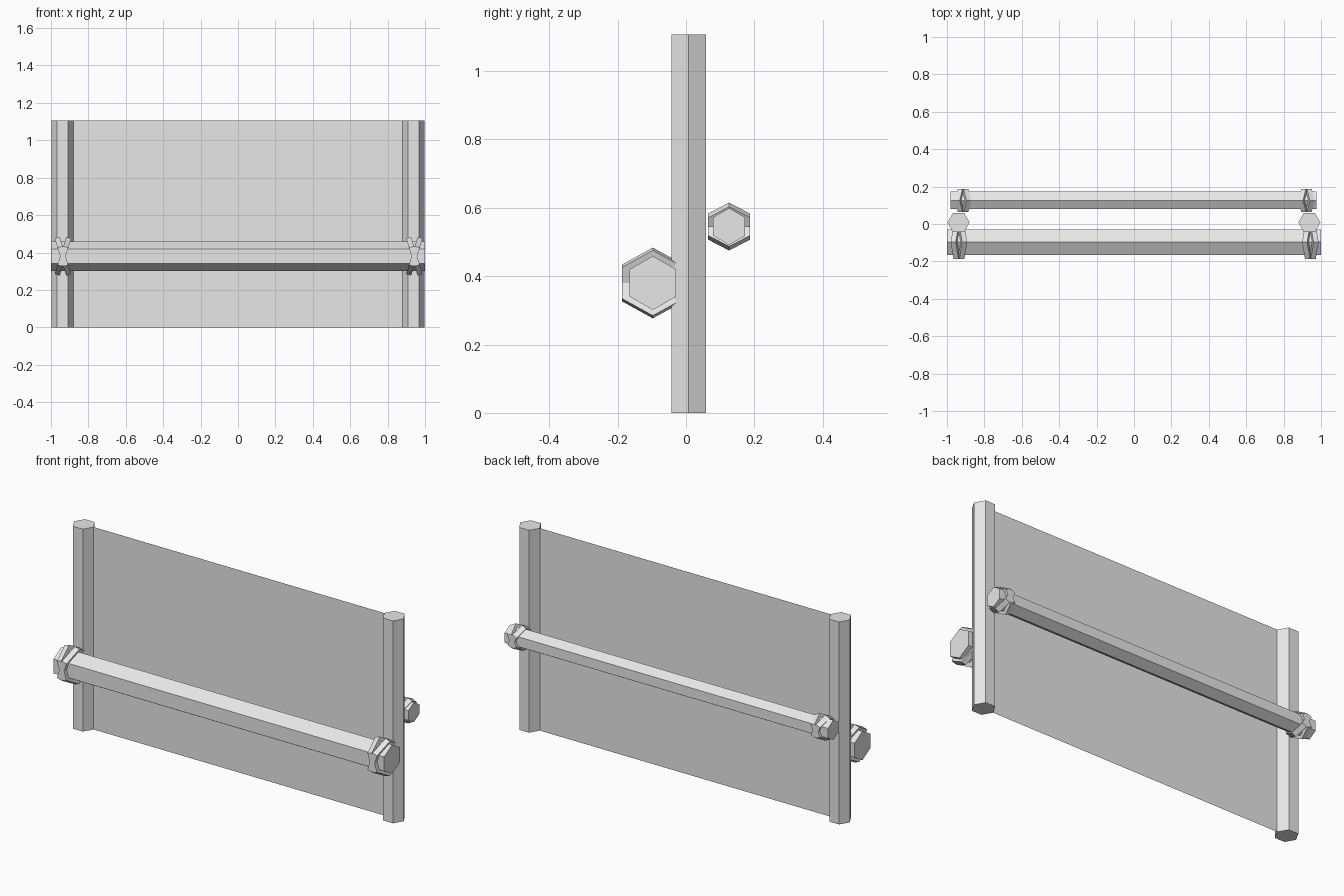
import bpy, bmesh
from math import pi
from mathutils import Matrix

cube = bpy.data.objects.get("Cube")
if cube:
    bpy.data.objects.remove(cube, do_unlink=True)

# One plain grey for the whole fence section
grey = bpy.data.materials.new("plain grey")
grey.use_nodes = True
grey.diffuse_color = (0.8, 0.8, 0.8, 1)
grey.node_tree.nodes["Principled BSDF"].inputs["Base Color"].default_value = (0.8, 0.8, 0.8, 1)

HEIGHT = 1.107
POST_X = 0.938
POST_Y = 0.008


def add_object(name, bm):
    bmesh.ops.recalc_face_normals(bm, faces=bm.faces)
    mesh = bpy.data.meshes.new(name)
    bm.to_mesh(mesh)
    bm.free()
    mesh.materials.append(grey)
    obj = bpy.data.objects.new(name, mesh)
    bpy.context.collection.objects.link(obj)
    return obj


def hex_prism(name, radius, length, matrix):
    """Six-sided bar along local z with its corners on local x."""
    bm = bmesh.new()
    bmesh.ops.create_cone(bm, cap_ends=True, segments=6, radius1=radius, radius2=radius,
                          depth=length, matrix=Matrix.Rotation(pi / 2, 4, 'Z'))
    # Turn a corner exactly onto local x
    first = max(bm.verts, key=lambda v: v.co.x)
    if abs(first.co.y) > radius * 0.1:
        bm.transform(Matrix.Rotation(pi / 6, 4, 'Z'))
    bm.transform(matrix)
    return add_object(name, bm)


def hex_band(name, outer, inner, width, matrix):
    """Six-sided collar around local x with corners on local z."""
    bm = bmesh.new()
    rings = []
    for radius, x in ((outer, -width / 2), (outer, width / 2),
                      (inner, width / 2), (inner, -width / 2)):
        rings.append([bm.verts.new(Matrix.Rotation(i * pi / 3, 3, 'X')
                                   @ Matrix.Translation((x, 0, radius)).translation)
                      for i in range(6)])
    for r in range(4):
        a, b = rings[r], rings[(r + 1) % 4]
        for i in range(6):
            j = (i + 1) % 6
            bm.faces.new((a[i], a[j], b[j], b[i]))
    bm.transform(matrix)
    return add_object(name, bm)


# Upright posts
for side, sx in (("left", 1), ("right", -1)):
    hex_prism(side + "_post", 0.059, HEIGHT,
              Matrix.Translation((sx * POST_X, POST_Y, HEIGHT / 2)))

# Thin sheet between the posts
bm = bmesh.new()
corners = [(-POST_X, 0), (POST_X, 0), (POST_X, HEIGHT), (-POST_X, HEIGHT)]
bm.faces.new([bm.verts.new((x, POST_Y, z)) for x, z in corners])
add_object("panel", bm)

# Cross rails with crossed lashings: name, y, z, radius, x ends, lashing x, lashing radius, tilt
rails = (
    ("front", -0.097, 0.38, 0.079, (-1.0, 1.0), (-0.936, 0.943), 0.104, 0.30),
    ("back", 0.126, 0.545, 0.054, (-0.98, 0.976), (-0.914, 0.922), 0.071, 0.45),
)
for name, y, z, radius, (x0, x1), lash_x, lash_radius, tilt in rails:
    hex_prism(name + "_rail", radius, x1 - x0,
              Matrix.Translation(((x0 + x1) / 2, y, z)) @ Matrix.Rotation(pi / 2, 4, 'Y'))
    for side, x in zip(("right", "left"), lash_x):
        for turn, sign in (("first", 1), ("second", -1)):
            hex_band(f"{name}_{side}_{turn}_lashing", lash_radius, radius * 0.96, 0.028,
                     Matrix.Translation((x, y, z)) @ Matrix.Rotation(sign * tilt, 4, 'Y'))
